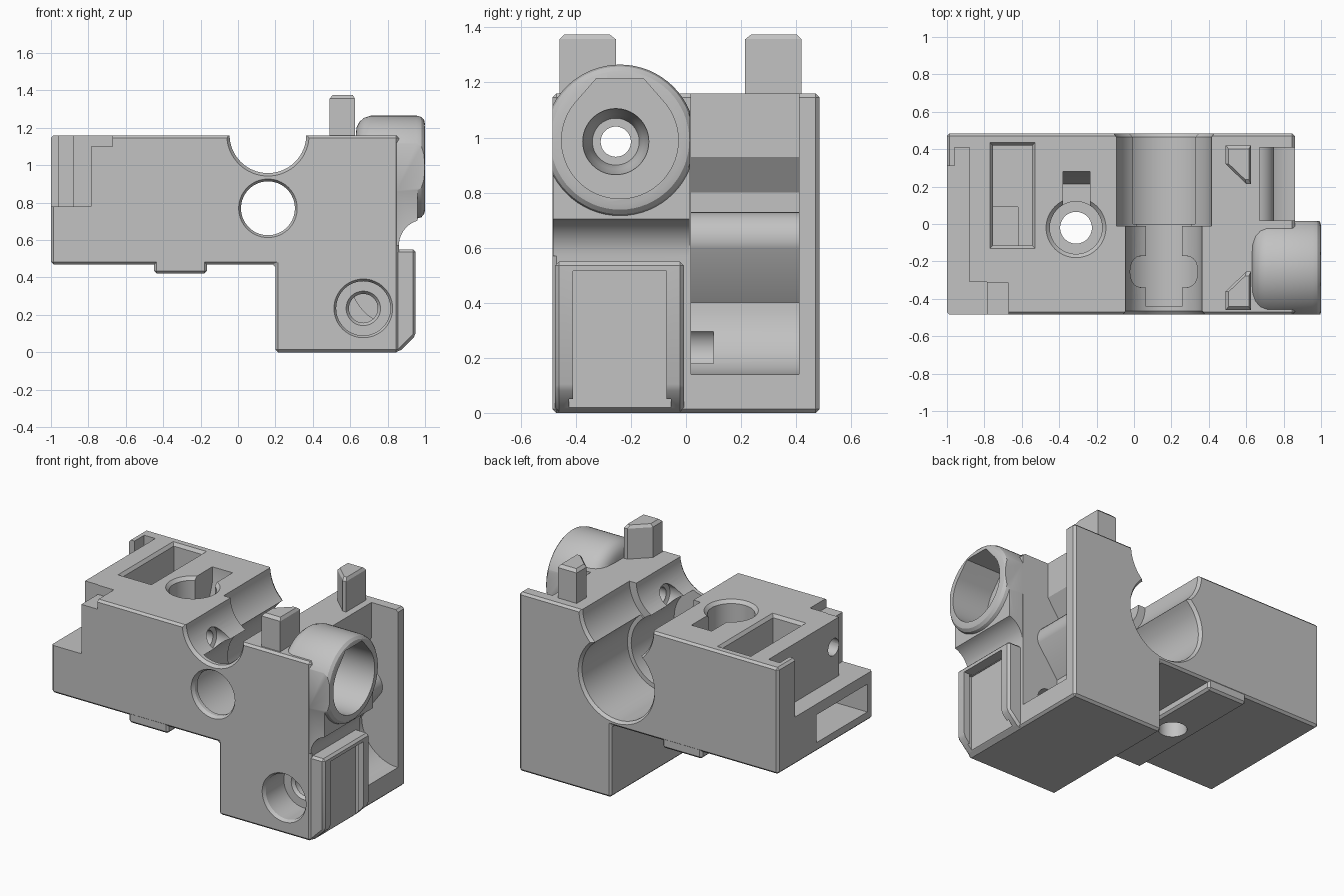
import bpy, bmesh
from math import cos, sin, pi, radians

cube = bpy.data.objects.get("Cube")
if cube:
    bpy.data.objects.remove(cube, do_unlink=True)

grey = bpy.data.materials.new("plain grey")
grey.use_nodes = True
grey.diffuse_color = (0.54, 0.54, 0.54, 1)
grey.node_tree.nodes["Principled BSDF"].inputs["Base Color"].default_value = (0.54, 0.54, 0.54, 1)


def place(axis, u, v, t):
    return {"x": (t, u, v), "y": (u, t, v), "z": (u, v, t)}[axis]


def loft(name, rings, bevel=0.0):
    """Closed solid through a list of equal-length rings."""
    bm = bmesh.new()
    loops = [[bm.verts.new(p) for p in ring] for ring in rings]
    n = len(loops[0])
    for a, b in zip(loops, loops[1:]):
        for i in range(n):
            j = (i + 1) % n
            bm.faces.new((a[i], a[j], b[j], b[i]))
    bm.faces.new(loops[0])
    bm.faces.new(loops[-1])
    bmesh.ops.recalc_face_normals(bm, faces=bm.faces)
    if bevel:
        sharp = [e for e in bm.edges if e.calc_face_angle(0) > radians(30)]
        bmesh.ops.bevel(bm, geom=sharp, offset=bevel, segments=1, affect="EDGES")
        bmesh.ops.recalc_face_normals(bm, faces=bm.faces)
    mesh = bpy.data.meshes.new(name)
    bm.to_mesh(mesh)
    bm.free()
    mesh.materials.append(grey)
    obj = bpy.data.objects.new(name, mesh)
    bpy.context.collection.objects.link(obj)
    return obj


def prism(name, axis, poly, a, b, bevel=0.0):
    return loft(name, [[place(axis, u, v, t) for u, v in poly] for t in (a, b)], bevel)


def box(name, x, y, z, bevel=0.0):
    poly = [(x[0], y[0]), (x[1], y[0]), (x[1], y[1]), (x[0], y[1])]
    return prism(name, "z", poly, z[0], z[1], bevel)


def lathe(name, axis, centre, profile, n=64):
    """Round solid along an axis; profile is (position, radius)."""
    cu, cv = centre
    return loft(name, [[place(axis, cu + r * cos(2 * pi * i / n), cv + r * sin(2 * pi * i / n), t)
                        for i in range(n)] for t, r in profile])


def volume(mesh):
    bm = bmesh.new()
    bm.from_mesh(mesh)
    bmesh.ops.triangulate(bm, faces=bm.faces)
    result = bm.calc_volume(signed=True)
    bm.free()
    return result


def combine(target, tool, operation="DIFFERENCE"):
    """Boolean that accepts the first solver giving a plausible volume."""
    va, vb = volume(target.data), volume(tool.data)
    low, high = (va, va + vb) if operation == "UNION" else (max(0, va - vb), va)
    if operation == "INTERSECT":
        low = 0
    mod = target.modifiers.new("combine", "BOOLEAN")
    mod.operation, mod.object = operation, tool
    for solver in ("MANIFOLD", "EXACT", "FLOAT"):
        mod.solver = solver
        bpy.context.view_layer.update()
        graph = bpy.context.evaluated_depsgraph_get()
        mesh = bpy.data.meshes.new_from_object(target.evaluated_get(graph))
        if low + 1e-6 < volume(mesh) < high - 1e-6:
            target.data = mesh
            break
    target.modifiers.remove(mod)
    bpy.data.objects.remove(tool, do_unlink=True)


def arc(cx, cz, r, a, b, n=12):
    return [(cx + r * cos(radians(a + (b - a) * i / n)),
             cz + r * sin(radians(a + (b - a) * i / n))) for i in range(n + 1)]


# Main stepped block with the low pad underneath
body = prism("main_body", "y", [
    (-1, 0.47), (0.2, 0.47), (0.2, 0), (0.86, 0), (0.86, 1.16), (-1, 1.16)],
    -0.485, 0.485, 0.014)
combine(body, box("bottom_pad", (-0.45, -0.165), (-0.483, 0.483), (0.422, 0.6), 0.014), "UNION")

# Side tube, trimmed flat front and back
tube_y, tube_z = -0.24, 0.99
tube = lathe("side_tube", "x", (tube_y, tube_z), [
    (0.63, 0.18), (0.635, 0.215), (0.65, 0.243), (0.675, 0.264), (0.71, 0.275),
    (0.955, 0.275), (0.98, 0.268), (0.995, 0.252), (1.0, 0.23)])
combine(tube, box("trim", (0.5, 1.1), (-0.484, 0.015), (0.5, 1.4)), "INTERSECT")
combine(body, tube, "UNION")

# Curved support beneath the tube
swoop = arc(1.0, 0.57, 0.14, 180, 107)
combine(body, prism("tube_support", "y", [(0.7, 0.57)] + swoop + [(0.96, 0.95), (0.7, 0.95)],
                    -0.483, 0.013), "UNION")

# Slotted mounting bracket low on the side
combine(body, prism("side_bracket", "y", [
    (0.8, 0.003), (0.863, 0.003), (0.95, 0.09), (0.95, 0.55), (0.8, 0.55)],
    -0.475, -0.008, 0.014), "UNION")
combine(body, box("bracket_recess", (0.885, 1.1), (-0.41, -0.07), (-0.1, 0.515)))
combine(body, box("bracket_undercut", (0.88, 0.91), (-0.425, -0.055), (-0.1, 0.512)))

# Two wedge-shaped locating pins on top
for name, y0, side in (("front_pin", -0.46, 1), ("back_pin", 0.42, -1)):
    poly = [(0.49, 0), (0.625, 0), (0.625, 0.205), (0.6, 0.205), (0.49, 0.1)]
    rings = [[(0.57 + (u - 0.57) * f, y0 + side * (0.09 + (v - 0.09) * f), z) for u, v in poly]
             for z, f in ((1.05, 1), (1.357, 1), (1.375, 0.8))]
    combine(body, loft(name, rings), "UNION")

# Open cavity with an inward ridge
cavity = [(1.1, 1.3), (0.67, 1.3), (0.67, 0.93), (0.58, 0.80), (0.58, 0.73)]
cavity += arc(0.65, 0.63, 0.1, 90, -20, 8)
cavity += arc(0.86, 0.40, 0.26, 180, 270) + [(1.1, 0.14)]
combine(body, prism("side_cavity", "y", cavity, 0.018, 0.41))

# Rod bore, bearing seat and the open channel above them
combine(body, lathe("rod_bore", "y", (0.16, 0.77), [
    (-0.5, 0.166), (-0.465, 0.144), (-0.44, 0.144), (-0.44, 0.233), (0.05, 0.233)]))
combine(body, lathe("bearing_seat", "y", (0.16, 0.77), [
    (0.0, 0.26), (0.465, 0.26), (0.5, 0.285)]))
combine(body, lathe("front_channel", "y", (0.16, 1.163), [
    (-0.5, 0.232), (-0.465, 0.205), (0.05, 0.205)]))
combine(body, lathe("back_channel", "y", (0.16, 1.163), [
    (-0.012, 0.255), (0.465, 0.255), (0.5, 0.28)]))

# Tube bore with a flat-topped roof, stepped seat and long feed hole
bore = [(tube_y + u, tube_z + v) for u, v in arc(0, 0, 0.212, 140, 400, 48)]
bore += [(tube_y + 0.085, 1.215), (tube_y - 0.085, 1.215)]
combine(body, prism("tube_bore", "x", bore, 0.74, 1.1))
combine(body, lathe("tube_seat", "x", (-0.255, 0.985), [
    (0.62, 0.085), (0.69, 0.1), (0.735, 0.12), (0.76, 0.12)]))
combine(body, lathe("feed_hole", "x", (-0.255, 0.985), [(-1.1, 0.055), (0.7, 0.055)], 32))
combine(body, lathe("feed_pocket", "x", (-0.255, 0.985), [
    (-0.04, 0.055), (-0.03, 0.08), (0.02, 0.085), (0.3, 0.085), (0.35, 0.08), (0.36, 0.06)], 32))

# Screw hole on the front, opening into the cavity
combine(body, lathe("screw_hole", "y", (0.67, 0.235), [
    (-0.5, 0.166), (-0.465, 0.145), (-0.28, 0.145), (-0.28, 0.092), (-0.26, 0.077), (0.1, 0.077)]))

# Keyhole pocket on top
combine(body, lathe("round_pocket", "z", (-0.31, -0.02), [
    (0.62, 0.14), (1.14, 0.14), (1.18, 0.18)]))
combine(body, prism("pocket_notch", "x", [
    (0, 1.3), (0.28, 1.3), (0.28, 1.06), (0.215, 0.86), (0, 0.86)], -0.38, -0.235))
combine(body, lathe("vertical_hole", "z", (-0.31, -0.02), [(0.3, 0.085), (0.7, 0.085)], 40))

# Rectangular top pocket with a chamfered rim
x0, x1, y0, y1 = -0.755, -0.545, -0.115, 0.42
combine(body, loft("top_pocket", [
    [(x0 - g, y0 - g, z), (x1 + g, y0 - g, z), (x1 + g, y1 + g, z), (x0 - g, y1 + g, z)]
    for z, g in ((0.6, 0), (1.14, 0), (1.18, 0.03))]))

# Stepped corner, shallow ledge and end slot
combine(body, prism("corner_step", "z", [
    (-0.88, 0.41), (-0.96, 0.41), (-0.96, 0.31), (-1.1, 0.31), (-1.1, -0.6),
    (-0.785, -0.6), (-0.785, -0.31), (-0.88, -0.31)], 0.78, 1.3))
combine(body, box("corner_ledge", (-1.1, -0.67), (-0.6, -0.315), (1.1, 1.3)))
combine(body, box("end_slot", (-1.1, -0.62), (-0.43, 0.09), (0.53, 0.71)))

# Smooth round surfaces, keep the machined edges crisp
bpy.ops.object.select_all(action="DESELECT")
body.select_set(True)
bpy.context.view_layer.objects.active = body
bpy.ops.object.shade_smooth_by_angle(angle=radians(28))
